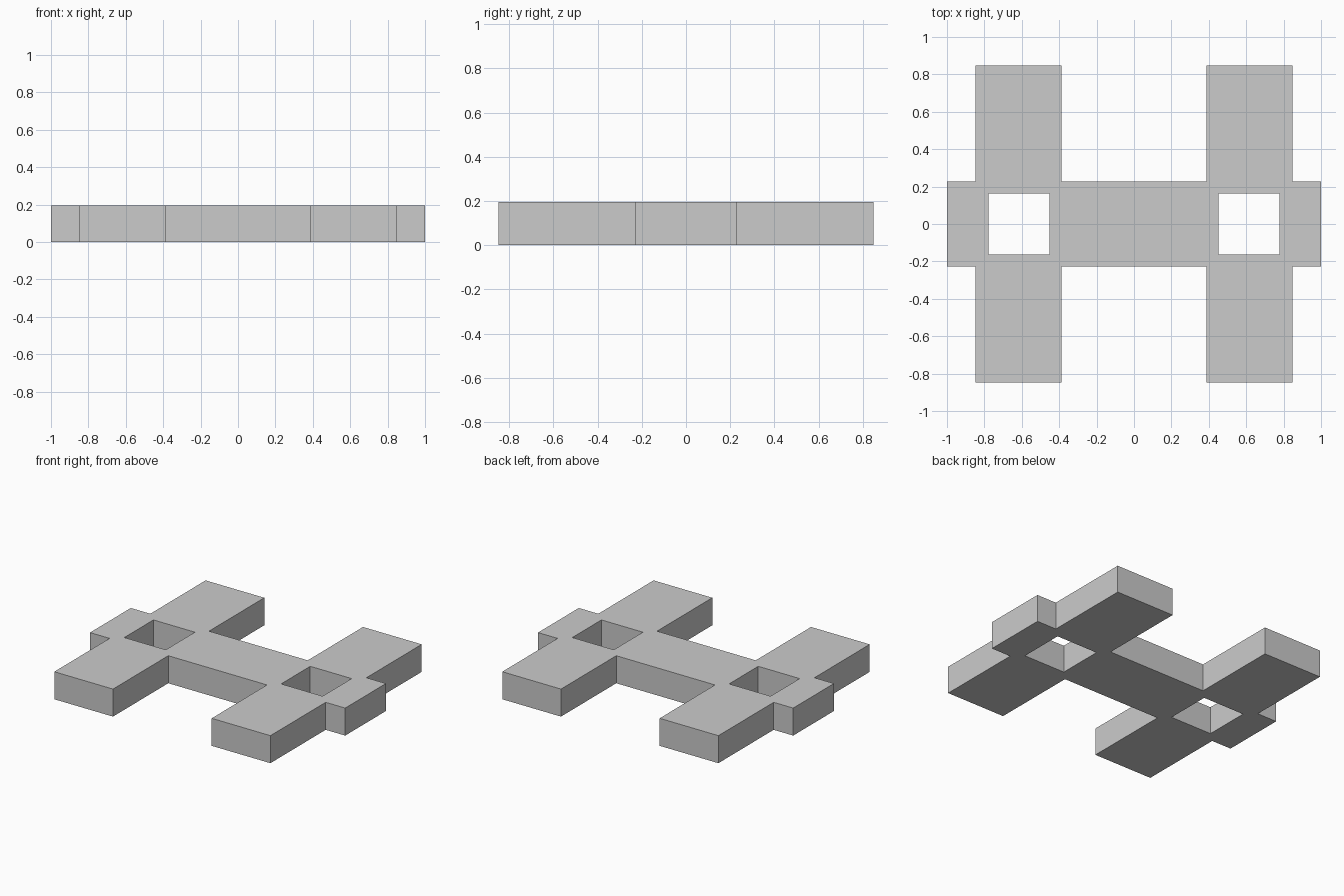
import bpy
import bmesh

old = bpy.data.objects.get("Cube")
if old:
    bpy.data.objects.remove(old, do_unlink=True)

HEIGHT = 0.195
BAR_X, BAR_Y = 1.0, 0.228           # half size of the long cross bar
ARM_IN, ARM_OUT, ARM_Y = 0.387, 0.847, 0.847
HOLE_IN, HOLE_OUT, HOLE_Y = 0.452, 0.777, 0.163

# Single plain grey
grey = bpy.data.materials.new("plain_grey")
grey.use_nodes = True
colour = (0.6, 0.6, 0.6, 1.0)
grey.diffuse_color = colour
grey.node_tree.nodes["Principled BSDF"].inputs["Base Color"].default_value = colour


def mirrored(values):
    return sorted([-v for v in values] + list(values))


def is_solid(x, y):
    """True where the plan of the frame is filled."""
    x, y = abs(x), abs(y)
    bar = x < BAR_X and y < BAR_Y
    arm = ARM_IN < x < ARM_OUT and y < ARM_Y
    hole = HOLE_IN < x < HOLE_OUT and y < HOLE_Y
    return (bar or arm) and not hole


# Plan of bar and arms as cells between the cut lines, leaving the square holes open
xs = mirrored([ARM_IN, HOLE_IN, HOLE_OUT, ARM_OUT, BAR_X])
ys = mirrored([HOLE_Y, BAR_Y, ARM_Y])
bm = bmesh.new()
for x0, x1 in zip(xs, xs[1:]):
    for y0, y1 in zip(ys, ys[1:]):
        if is_solid((x0 + x1) / 2, (y0 + y1) / 2):
            corners = [(x0, y0), (x1, y0), (x1, y1), (x0, y1)]
            bm.faces.new([bm.verts.new((x, y, 0)) for x, y in corners])
bmesh.ops.remove_doubles(bm, verts=bm.verts[:], dist=0.0001)

# Raise the plan into a closed slab
raised = bmesh.ops.extrude_face_region(bm, geom=bm.faces[:], use_keep_orig=True)
top = [v for v in raised["geom"] if isinstance(v, bmesh.types.BMVert)]
bmesh.ops.translate(bm, verts=top, vec=(0, 0, HEIGHT))
bmesh.ops.recalc_face_normals(bm, faces=bm.faces[:])

mesh = bpy.data.meshes.new("slotted_frame")
bm.to_mesh(mesh)
bm.free()
mesh.materials.append(grey)
frame = bpy.data.objects.new("slotted_frame", mesh)
bpy.context.collection.objects.link(frame)
